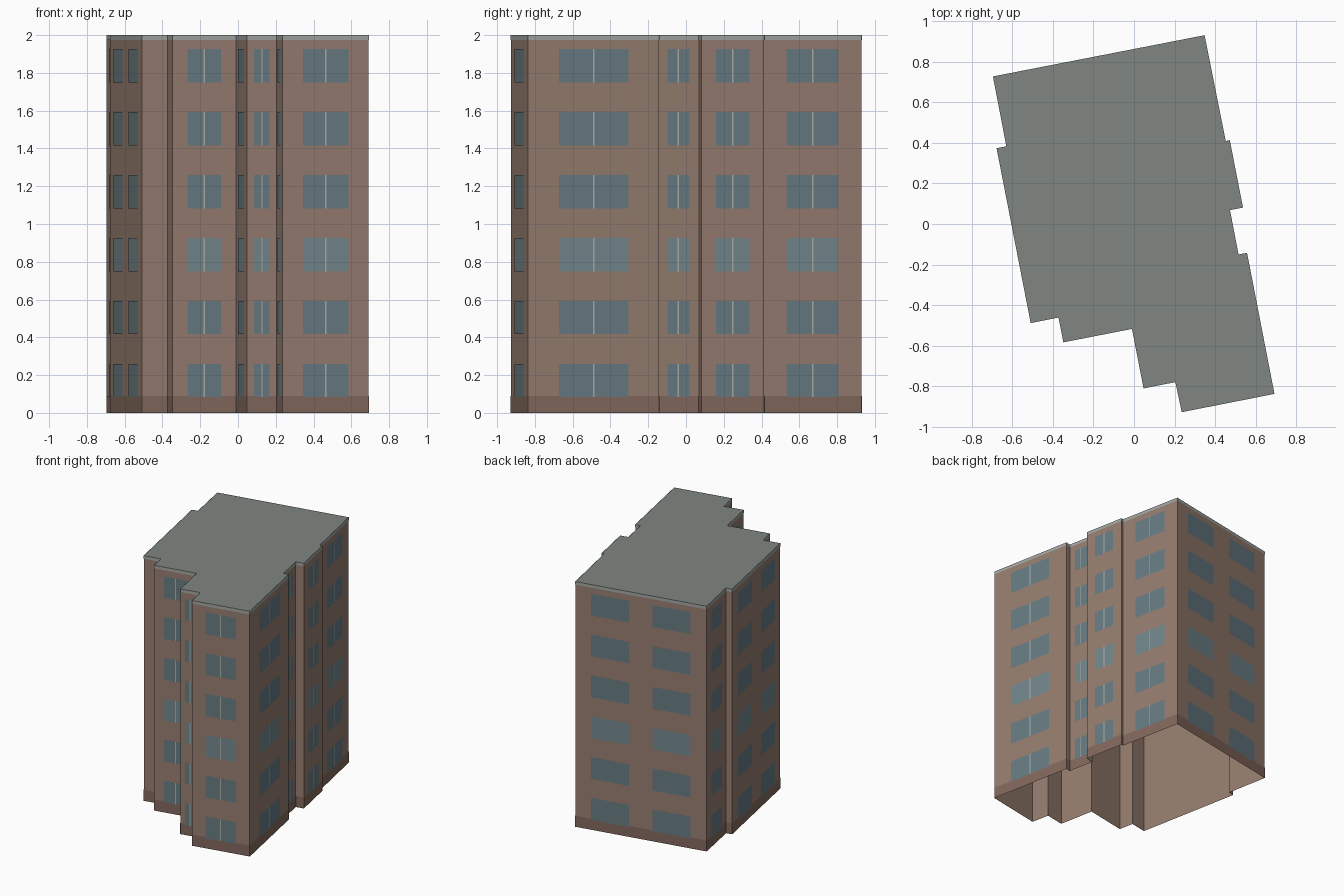
import bpy
from mathutils import Vector

if "Cube" in bpy.data.objects:
    bpy.data.objects.remove(bpy.data.objects["Cube"])

HEIGHT, FLOORS = 2.0, 6

# Footprint, counter-clockwise, with the window layout of the wall
# that starts at each corner: 0 blank, 1 divided window, 2 a pair, 3 plain window
PLAN = [
    (0.235, -0.927, 1), (0.692, -0.837, 1), (0.557, -0.142, 0), (0.515, -0.150, 1),
    (0.473, 0.068, 0), (0.537, 0.081, 1), (0.472, 0.413, 0), (0.452, 0.409, 1),
    (0.348, 0.930, 2), (-0.695, 0.727, 3), (-0.629, 0.383, 0), (-0.677, 0.373, 2),
    (-0.509, -0.488, 0), (-0.372, -0.461, 0), (-0.348, -0.583, 1), (-0.010, -0.517, 3),
    (0.047, -0.810, 1), (0.204, -0.779, 3),
]
N = len(PLAN)


def material(name, rgb):
    m = bpy.data.materials.new(name)
    m.diffuse_color = (*rgb, 1)
    m.use_nodes = True
    m.node_tree.nodes["Principled BSDF"].inputs["Base Color"].default_value = m.diffuse_color
    return m


WALL = material("brick", (0.305, 0.205, 0.160))
PLINTH = material("dark_brick", (0.225, 0.140, 0.108))
ROOF = material("roof_grey", (0.215, 0.240, 0.225))
TRIM = material("parapet_grey", (0.36, 0.38, 0.36))
GLASS = material("glass", (0.135, 0.200, 0.225))
PALE = material("pale_glass", (0.170, 0.240, 0.265))
BAR = material("window_bar", (0.42, 0.42, 0.39))


def add_mesh(name, verts, faces, mat):
    me = bpy.data.meshes.new(name)
    me.from_pydata(verts, [], faces)
    me.materials.append(mat)
    ob = bpy.data.objects.new(name, me)
    bpy.context.collection.objects.link(ob)
    return ob


class Panels:
    """Collects flat panels laid on the outer walls into one object."""

    def __init__(self, name, mat, offset):
        self.name, self.mat, self.offset = name, mat, offset
        self.verts, self.faces = [], []

    def add(self, wall, t0, t1, z0, z1):
        a = Vector(PLAN[wall][:2])
        d = Vector(PLAN[(wall + 1) % N][:2]) - a
        out = Vector((d.y, -d.x)).normalized() * self.offset
        p, q = a + d * t0 + out, a + d * t1 + out
        k = len(self.verts)
        self.verts += [(*p, z0), (*q, z0), (*q, z1), (*p, z1)]
        self.faces.append((k, k + 1, k + 2, k + 3))

    def build(self):
        add_mesh(self.name, self.verts, self.faces, self.mat)


# Outer walls, open underneath, and the flat roof
low = [(x, y, 0) for x, y, _ in PLAN]
top = [(x, y, HEIGHT) for x, y, _ in PLAN]
add_mesh("walls", low + top,
         [(i, (i + 1) % N, N + (i + 1) % N, N + i) for i in range(N)], WALL)
add_mesh("roof", top, [tuple(range(N))], ROOF)

# Surface bands, windows and their central bars
plinth = Panels("plinth", PLINTH, 0.0015)
trim = Panels("parapet_trim", TRIM, 0.0015)
glass = Panels("windows", GLASS, 0.003)
pale = Panels("pale_windows", PALE, 0.003)
bars = Panels("window_bars", BAR, 0.0045)
SPANS = {0: [], 1: [(0.235, 0.765)], 2: [(0.12, 0.41), (0.59, 0.88)], 3: [(0.235, 0.765)]}

for w in range(N):
    plinth.add(w, 0, 1, 0, 0.09)
    trim.add(w, 0, 1, HEIGHT - 0.025, HEIGHT)
    length = (Vector(PLAN[(w + 1) % N][:2]) - Vector(PLAN[w][:2])).length
    for f in range(FLOORS):
        z0 = 0.083 + f * HEIGHT / FLOORS
        z1 = z0 + 0.177
        for t0, t1 in SPANS[PLAN[w][2]]:
            (pale if f == 2 else glass).add(w, t0, t1, z0, z1)
        if PLAN[w][2] == 1:
            half = min(0.004 / length, 0.02)
            bars.add(w, 0.5 - half, 0.5 + half, z0, z1)

for part in (plinth, trim, glass, pale, bars):
    part.build()
